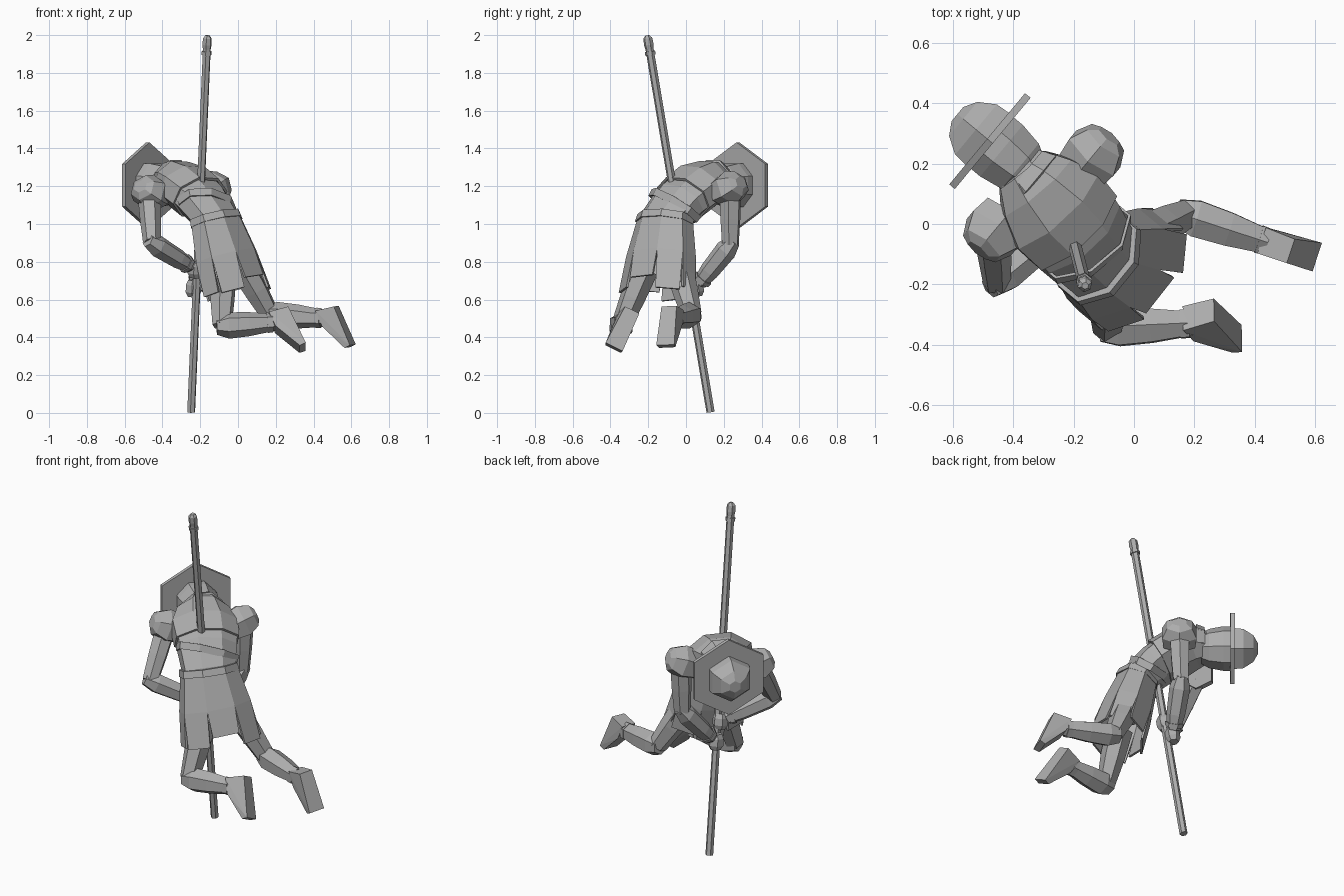
import bpy, bmesh, math
from mathutils import Vector as V

old = bpy.data.objects.get("Cube")
if old:
    bpy.data.objects.remove(old)

stone = bpy.data.materials.new("stone_grey")
stone.use_nodes = True
GREY = (0.42, 0.42, 0.42, 1)
stone.diffuse_color = GREY
stone.node_tree.nodes["Principled BSDF"].inputs["Base Color"].default_value = GREY

SIDE = V((.64, .77, 0))      # across the shoulders, toward the left arm
FACE = V((-.77, .64, 0))     # the way the head points


def finish(name, bm, thick=0):
    bmesh.ops.recalc_face_normals(bm, faces=bm.faces)
    me = bpy.data.meshes.new(name)
    bm.to_mesh(me)
    bm.free()
    ob = bpy.data.objects.new(name, me)
    bpy.context.collection.objects.link(ob)
    me.materials.append(stone)
    if thick:
        mod = ob.modifiers.new("thickness", "SOLIDIFY")
        mod.thickness = thick
    return ob


def ring(c, t, w, d, n, side=SIDE):
    t = V(t).normalized()
    s = (side - t * side.dot(t)).normalized()
    f = s.cross(t)
    angles = [math.tau * (i + .5) / n for i in range(n)]
    return [V(c) + s * w * math.cos(a) + f * d * math.sin(a) for a in angles]


def loft(name, secs, n=6, side=SIDE, caps=True, thick=0):
    """Skin rings (x, y, z, half width, half depth) along a path."""
    bm = bmesh.new()
    pts = [V(s[:3]) for s in secs]
    rows = []
    for i, s in enumerate(secs):
        t = pts[min(i + 1, len(pts) - 1)] - pts[max(i - 1, 0)]
        rows.append([bm.verts.new(p) for p in ring(pts[i], t, s[3], s[4], n, side)])
    for a, b in zip(rows, rows[1:]):
        for i in range(n):
            j = (i + 1) % n
            bm.faces.new((a[i], a[j], b[j], b[i]))
    if caps:
        bm.faces.new(rows[0])
        bm.faces.new(rows[-1])
    return finish(name, bm, thick)


def along(base, direction, steps):
    """Rings at (distance, half width, half depth) along a straight line."""
    return [(*(V(base) + direction * h), w, d) for h, w, d in steps]


def hull(name, points):
    bm = bmesh.new()
    for p in points:
        bm.verts.new(p)
    bmesh.ops.convex_hull(bm, input=bm.verts)
    return finish(name, bm)


# Pole with a ringed knob, running through the torso
foot, tip = V((-.248, .13, .004)), V((-.162, -.205, 1.998))
rod = (tip - foot).normalized()
size = (tip - foot).length
loft("pole", along(foot, rod, [(0, .022, .022), (size - .07, .022, .022)]))
loft("pole_ring", along(foot, rod, [(size - .105, .028, .028), (size - .085, .028, .028)]))
loft("pole_knob", along(foot, rod, [(size - .085, .02, .02), (size - .05, .026, .026),
                                    (size - .015, .024, .024), (size, .012, .012)]))

# Torso, neck and head
loft("torso", [(-.06, -.13, .85, .15, .11), (-.12, -.11, 1.03, .155, .105),
               (-.185, -.035, 1.12, .175, .115), (-.26, .06, 1.195, .19, .115),
               (-.33, .135, 1.22, .14, .1), (-.38, .19, 1.22, .09, .085)], 8)
brim = V((-.478, .275, 1.205))
loft("head", along(brim, FACE, [(-.18, .075, .08), (-.13, .105, .11), (-.05, .12, .125), (0, .12, .125)]), 8)
loft("hat_brim", along(brim, FACE, [(-.012, .227, .227), (.012, .227, .227)]))
loft("hat_crown", along(brim, FACE, [(.01, .13, .13), (.06, .125, .125), (.115, .085, .085), (.14, .035, .035)]))

# Shawl over the upper back, collar and belt
loft("shawl", [(-.2, -.015, 1.14, .19, .13), (-.265, .055, 1.195, .198, .13),
               (-.325, .125, 1.225, .155, .118), (-.37, .18, 1.23, .105, .1)], 8, caps=False, thick=.015)
loft("collar", along((-.345, .155, 1.235), FACE, [(-.02, .12, .112), (.025, .1, .095)]), 8, caps=False, thick=.018)
loft("belt", along((-.118, -.112, 1.025), V((-.25, .15, .9)).normalized(),
                   [(-.02, .174, .128), (.02, .168, .122)]), 8)
# Slanting band across the torso
loft("chest_band", along((-.165, -.06, 1.095), V((-.15, .55, .8)).normalized(),
                         [(-.02, .18, .118), (.02, .185, .128)]), 8, caps=False, thick=.01)

# Skirt of separate hanging panels
bm = bmesh.new()
down = V((.27, -.1, -.93)).normalized()
top = V((-.118, -.112, 1.02))
count = 8
rings = [ring(top + down * h, down, w, d, count)
         for h, w, d in [(0, .167, .118), (.2, .208, .145), (.37, .235, .158)]]
drops = [0, .03, -.02, .02, .03, -.02, .05, .03]
for i in range(count):
    j = (i + 1) % count
    (a, b), (c, d), (e, f) = [(r[i], r[j]) for r in rings]
    e, f = e.lerp(f, .08), f.lerp(e, .08)
    quads = [bm.verts.new(p) for p in (a, b, c, d, e + down * drops[i], f + down * drops[i])]
    bm.faces.new([quads[k] for k in (0, 1, 3, 2)])
    bm.faces.new([quads[k] for k in (2, 3, 5, 4)])
bmesh.ops.remove_doubles(bm, verts=bm.verts, dist=.001)
finish("skirt_panels", bm, .012)

# Legs: hip, knee and ankle, then the heel and toe of each shoe
legs = {"right": [(-.08, -.22, .76), (-.085, -.345, .46), (.2, -.33, .48), (.265, -.285, .545), (.358, -.38, .35)],
        "left": [(.02, -.04, .78), (.17, .03, .52), (.46, -.065, .5), (.52, -.09, .565), (.608, -.11, .36)]}
for name, pts in legs.items():
    hip, knee, ankle, heel, toe = map(V, pts)
    shin = ankle - knee
    loft(name + "_thigh", [(*hip, .075, .075), (*hip.lerp(knee, .5), .068, .068), (*knee, .055, .05)])
    loft(name + "_shin", [(*(knee - shin * .1), .05, .045), (*(knee + shin * .12), .07, .07),
                          (*knee.lerp(ankle, .5), .064, .064), (*ankle, .044, .044)])
    loft(name + "_boot_cuff", along(knee.lerp(ankle, .84), shin.normalized(), [(0, .054, .054), (.03, .052, .052)]))
    sole = (toe - heel).normalized()
    across = sole.cross(shin).normalized()
    up = across.cross(sole)
    if up.dot(shin) > 0:
        up = -up
    box = [ankle - shin.normalized() * .02 + across * s * .045 + sole * k for s in (-1, 1) for k in (-.045, .045)]
    box += [p + across * s * w + up * h for p, w, h in ((heel, .042, 0), (toe, .05, 0), (toe, .045, .035))
            for s in (-1, 1)]
    hull(name + "_boot", box)

# Arms: shoulder, elbow and hand, both hands gripping the pole
arms = {"right": [(-.47, -.03, 1.14), (-.455, -.195, .9), (-.225, -.01, .76)],
        "left": [(-.13, .235, 1.16), (-.14, .235, .89), (-.235, .05, .66)]}
for name, pts in arms.items():
    shoulder, elbow, hand = map(V, pts)
    fore = hand - elbow
    loft(name + "_upper_arm", [(*shoulder, .06, .06), (*shoulder.lerp(elbow, .5), .056, .056),
                               (*elbow, .047, .047)], side=FACE)
    loft(name + "_forearm", [(*(elbow - fore * .1), .038, .038), (*(elbow + fore * .12), .058, .058),
                             (*elbow.lerp(hand, .6), .052, .052), (*elbow.lerp(hand, .88), .038, .038)])
    loft(name + "_cuff", along(elbow.lerp(hand, .76), fore.normalized(), [(0, .052, .052), (.025, .048, .048)]))
    loft(name + "_fist", along(hand, rod, [(-.045, .03, .03), (-.02, .045, .042), (.02, .045, .042), (.045, .035, .03)]))
    # Faceted shoulder guard
    out = SIDE * (1 if name == "left" else -1)
    guard = (out * .75 + V((0, 0, .3))).normalized()
    loft(name + "_shoulder_guard", along(shoulder + V((0, 0, .03)), guard,
                                         [(-.07, .1, .085), (0, .11, .098), (.06, .08, .07), (.08, .045, .035)]),
         side=FACE)
